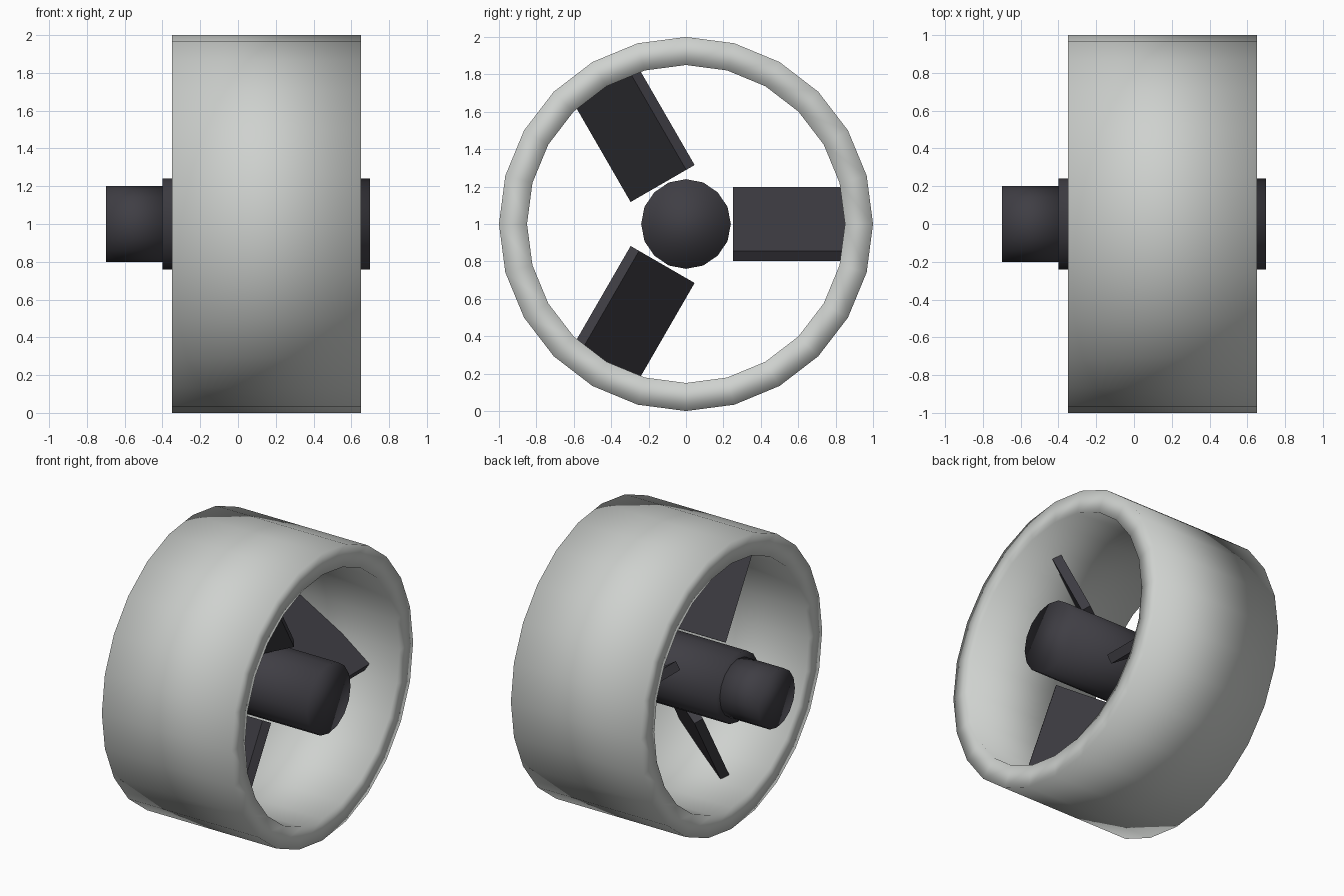
import bpy, bmesh, math
from mathutils import Matrix, Vector

if "Cube" in bpy.data.objects:
    bpy.data.objects.remove(bpy.data.objects["Cube"])


def material(name, rgb):
    m = bpy.data.materials.new(name)
    m.diffuse_color = (*rgb, 1)
    m.use_nodes = True
    m.node_tree.nodes["Principled BSDF"].inputs["Base Color"].default_value = m.diffuse_color
    return m


LIGHT = material("light grey", (0.62, 0.64, 0.62))
DARK = material("dark grey", (0.05, 0.048, 0.058))


def finish(name, bm, mat, smooth):
    bmesh.ops.recalc_face_normals(bm, faces=bm.faces)
    for f in bm.faces:
        f.smooth = smooth
    me = bpy.data.meshes.new(name)
    bm.to_mesh(me)
    bm.free()
    me.materials.append(mat)
    ob = bpy.data.objects.new(name, me)
    bpy.context.collection.objects.link(ob)
    return ob


def lathe(name, profile, sides, mat, closed=False):
    """Revolve (x, radius) points about the x axis at z = 1."""
    bm = bmesh.new()
    rings = []
    for x, r in profile:
        rings.append([bm.verts.new((x, r * math.cos(math.tau * i / sides),
                                    1 + r * math.sin(math.tau * i / sides)))
                      for i in range(sides)])
    pairs = list(zip(rings, rings[1:]))
    if closed:
        pairs.append((rings[-1], rings[0]))
    else:
        bm.faces.new(rings[0])
        bm.faces.new(rings[-1])
    for a, b in pairs:
        for i in range(sides):
            j = (i + 1) % sides
            bm.faces.new((a[i], a[j], b[j], b[i]))
    return finish(name, bm, mat, True)


# Outer duct
lathe("duct_ring", [(-0.35, 1), (0.65, 1), (0.65, 0.85), (-0.35, 0.85)],
      24, LIGHT, closed=True)

# Hub and the narrower motor behind it
lathe("hub", [(-0.4, 0.24), (0.7, 0.24)], 16, DARK)
lathe("motor", [(-0.7, 0.2), (-0.39, 0.2)], 16, DARK)

# Three pitched blades
R_IN, R_OUT = 0.25, 0.86
for k in range(3):
    bm = bmesh.new()
    bmesh.ops.create_cube(bm, size=1)
    bm.transform(Matrix.Translation((0.15, 0, 1))
                 @ Matrix.Rotation(math.tau * k / 3, 4, 'X')
                 @ Matrix.Translation((0, (R_IN + R_OUT) / 2, 0))
                 @ Matrix.Rotation(math.radians(33), 4, 'Y')
                 @ Matrix.Diagonal((0.63, R_OUT - R_IN, 0.062, 1)))
    finish(f"blade_{k + 1}", bm, DARK, False)
